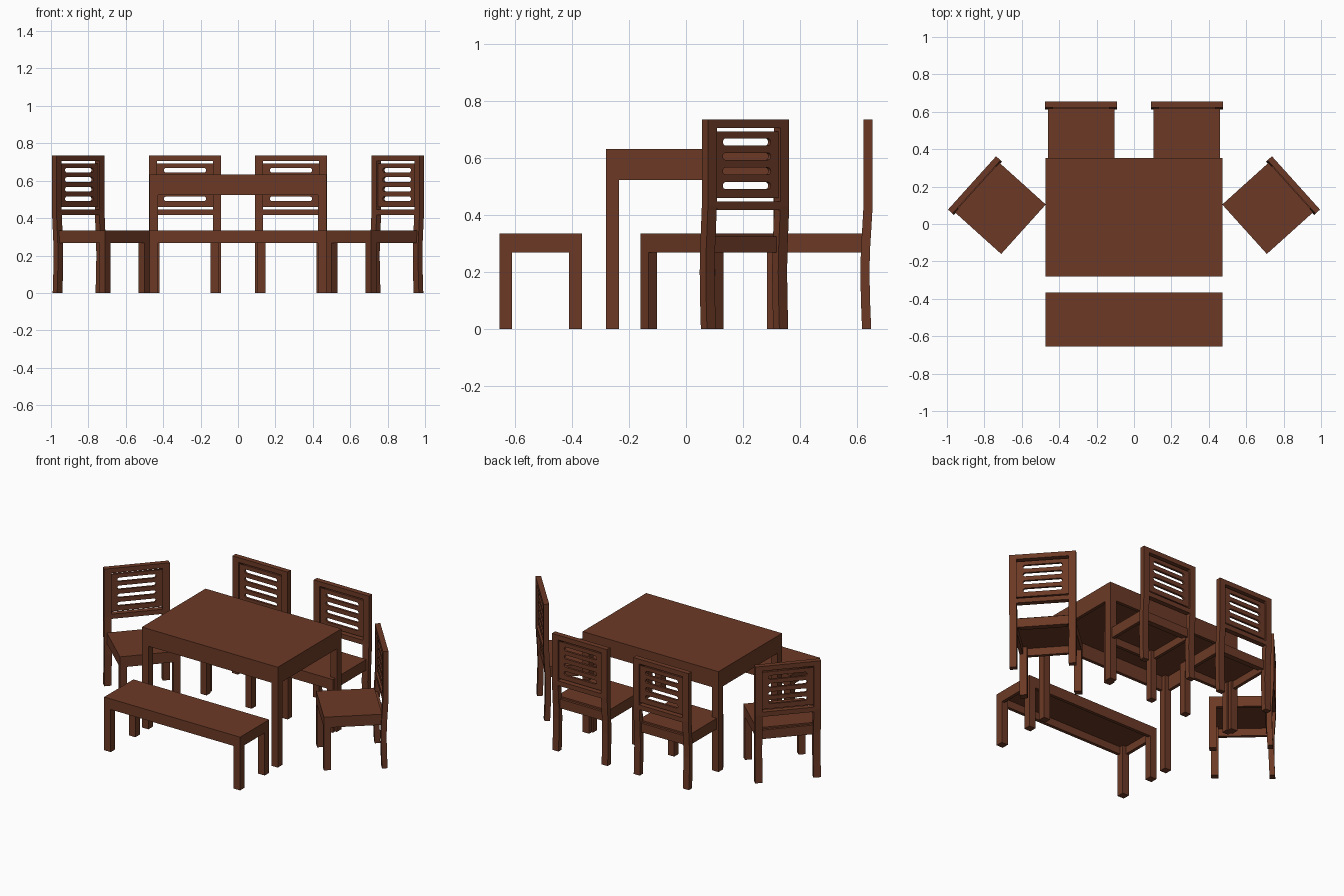
import bpy, math
from mathutils import Matrix, Vector

if "Cube" in bpy.data.objects:
    bpy.data.objects.remove(bpy.data.objects["Cube"])

wood = bpy.data.materials.new("reddish brown wood")
wood.diffuse_color = (0.15, 0.042, 0.019, 1)
wood.use_nodes = True
wood.node_tree.nodes["Principled BSDF"].inputs["Base Color"].default_value = wood.diffuse_color


def add(name, mesh, mat):
    mesh.materials.clear()
    mesh.materials.append(wood)
    ob = bpy.data.objects.new(name, mesh)
    ob.matrix_world = mat
    bpy.context.collection.objects.link(ob)
    return ob


def prism(name, profile, x0, x1, mat):
    """Extrude a counter-clockwise (y, z) profile from x0 to x1."""
    n = len(profile)
    verts = [(x, y, z) for x in (x0, x1) for y, z in profile]
    faces = [tuple(reversed(range(n))), tuple(range(n, 2 * n))]
    faces += [(i, (i + 1) % n, n + (i + 1) % n, n + i) for i in range(n)]
    me = bpy.data.meshes.new(name)
    me.from_pydata(verts, [], faces)
    return add(name, me, mat)


def box(name, x0, x1, y0, y1, z0, z1, mat=Matrix()):
    return prism(name, [(y0, z0), (y1, z0), (y1, z1), (y0, z1)], x0, x1, mat)


def frame_top(name, hx, y0, y1, z0, z1, leg, slab, mat=Matrix(), back_legs=True):
    """Slab on a hollow apron with flush square corner legs."""
    t = 0.02
    zs = z1 - slab
    box(name + "_top", -hx, hx, y0, y1, zs, z1, mat)
    yb = y1 - leg if back_legs else y1
    box(name + "_front_apron", -hx + leg, hx - leg, y0, y0 + t, z0, zs, mat)
    box(name + "_back_apron", -hx + leg, hx - leg, y1 - t, y1, z0, zs, mat)
    for s, side in ((-1, "left"), (1, "right")):
        a, b = sorted((s * hx, s * (hx - t)))
        box(f"{name}_{side}_apron", a, b, y0 + leg, yb, z0, zs, mat)
        a, b = sorted((s * hx, s * (hx - leg)))
        box(f"{name}_{side}_front_leg", a, b, y0, y0 + leg, 0, zs, mat)
        if back_legs:
            box(f"{name}_{side}_back_leg", a, b, y1 - leg, y1, 0, zs, mat)


def slotted_panel(name, hx, z0, z1, y, thick, slots, mat):
    """Flat panel with round-ended slots, filled from a 2D curve."""
    cu = bpy.data.curves.new(name, "CURVE")
    cu.dimensions = "2D"
    cu.fill_mode = "BOTH"
    cu.extrude = thick / 2
    loops = [[(-hx, z0), (hx, z0), (hx, z1), (-hx, z1)]]
    r, half = 0.0125, 0.113
    for z in slots:
        loops.append([(s * (half - r) + s * r * math.cos(a), z + s * r * math.sin(a))
                      for s in (1, -1)
                      for a in [math.radians(-90 + 22.5 * i) for i in range(9)]])
    for pts in loops:
        sp = cu.splines.new("POLY")
        sp.points.add(len(pts) - 1)
        for p, (x, z) in zip(sp.points, pts):
            p.co = (x, z, 0, 1)
        sp.use_cyclic_u = True
    tmp = bpy.data.objects.new(name + "_curve", cu)
    bpy.context.collection.objects.link(tmp)
    dg = bpy.context.evaluated_depsgraph_get()
    me = bpy.data.meshes.new_from_object(tmp.evaluated_get(dg))
    bpy.data.objects.remove(tmp)
    me.transform(Matrix.Translation((0, y, 0)) @ Matrix.Rotation(math.pi / 2, 4, "X"))
    add(name, me, mat)


# back post: gently curved foot, straight upper part (front edge y at height z)
POST = [(0.333, 0), (0.329, 0.1), (0.327, 0.2), (0.329, 0.28), (0.334, 0.36),
        (0.338, 0.43), (0.338, 0.735)]


def chair(name, x, y, angle):
    mat = Matrix.Translation((x, y, 0)) @ Matrix.Rotation(math.radians(angle), 4, "Z")
    # seat and front legs
    frame_top(name + "_seat", 0.178, 0, 0.335, 0.268, 0.335, 0.042, 0.02, mat, False)
    # back posts
    profile = [(b + 0.032, z) for b, z in POST] + [(b, z) for b, z in reversed(POST)]
    for s, side in ((-1, "left"), (1, "right")):
        a, b = sorted((s * 0.15, s * 0.192))
        prism(f"{name}_{side}_back_post", profile, a, b, mat)
    # rails and slotted back rest
    box(name + "_seat_back_rail", -0.15, 0.15, 0.335, 0.35, 0.268, 0.325, mat)
    box(name + "_top_rail", -0.15, 0.15, 0.338, 0.37, 0.705, 0.735, mat)
    box(name + "_lower_rail", -0.15, 0.15, 0.338, 0.37, 0.4175, 0.447, mat)
    slotted_panel(name + "_back_panel", 0.151, 0.46, 0.693, 0.354, 0.014,
                  (0.503, 0.554, 0.606, 0.656), mat)


# table and bench
frame_top("table", 0.473, -0.28, 0.353, 0.523, 0.632, 0.045, 0.02)
frame_top("bench", 0.473, -0.655, -0.365, 0.268, 0.335, 0.045, 0.02)

# two chairs behind, one at each end
for s, side in ((-1, "left"), (1, "right")):
    chair(f"{side}_rear_chair", s * 0.283, 0.285, 0)
    chair(f"{side}_end_chair", s * 0.591, -0.028, -s * 48)
